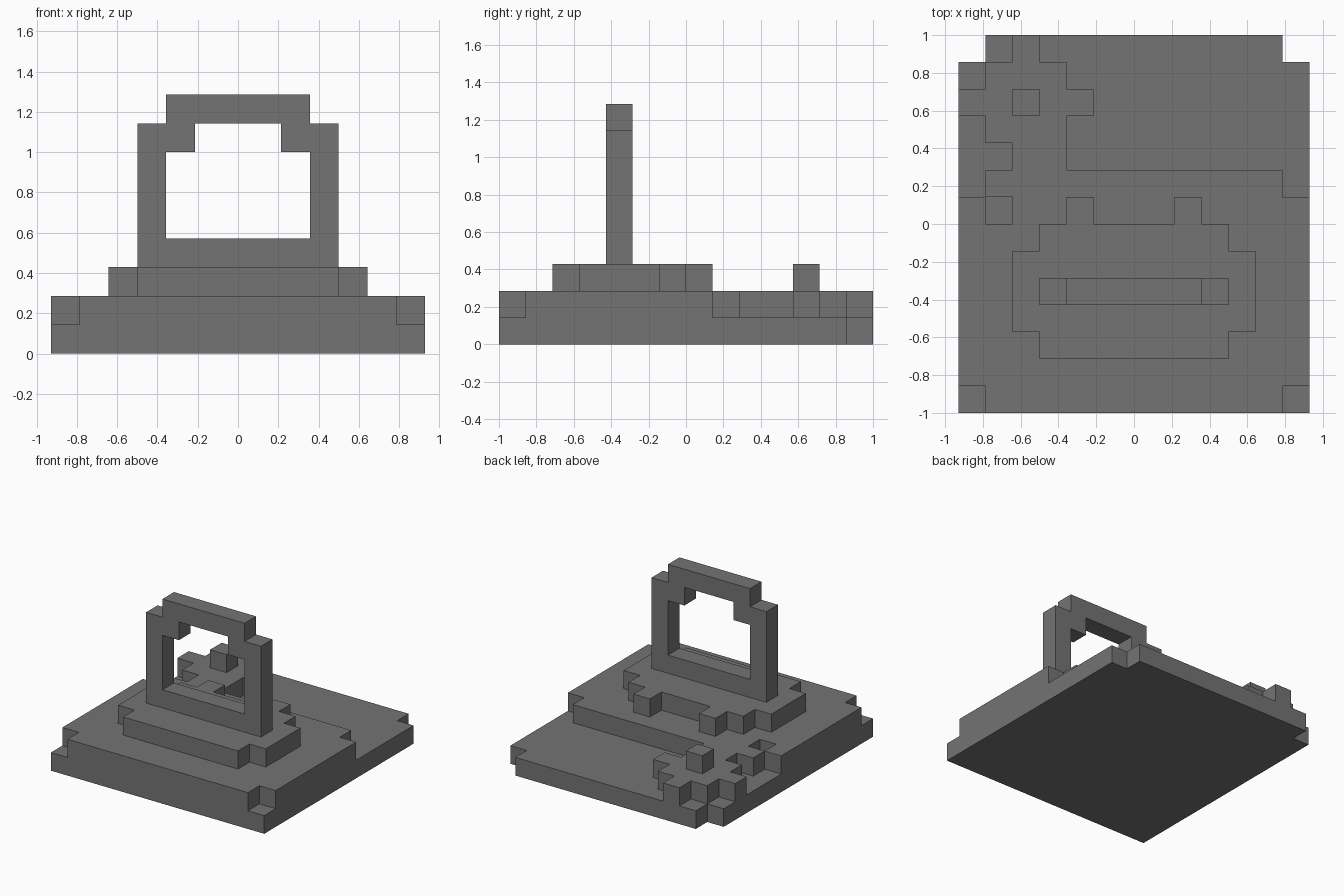
import bpy
import bmesh
from mathutils import Vector

cube = bpy.data.objects.get("Cube")
if cube:
    bpy.data.objects.remove(cube, do_unlink=True)

UNIT = 1 / 7                      # edge of one block
ORIGIN = Vector((-6.5, -7, 0))    # grid corner, in blocks

grey = bpy.data.materials.new("stone_grey")
grey.use_nodes = True
colour = (0.174, 0.174, 0.174, 1)
grey.diffuse_color = colour
grey.node_tree.nodes["Principled BSDF"].inputs["Base Color"].default_value = colour


def box(x0, x1, y0, y1, z):
    """Blocks of one layer, from x0 to x1 and y0 to y1 inclusive."""
    return {(x, y, z) for x in range(x0, x1 + 1) for y in range(y0, y1 + 1)}


def row(xs, y, z):
    return {(x, y, z) for x in xs}


parts = {}

# Ground slab with both back corners cut off
parts["ground_slab"] = box(0, 12, 0, 13, 0) - row((0, 12), 13, 0)

# Raised floor, with chipped front corners and holes
holes = row((0, 12), 0, 1) | row((1,), 7, 1)
parts["raised_floor"] = (box(0, 12, 0, 7, 1) | box(1, 11, 8, 8, 1)) - holes

# Ragged mound in the back corner, with a single block on top
mound = box(1, 3, 9, 12, 1) - row((1,), 9, 1)
parts["mound"] = mound | row((0, 4), 11, 1) | row((2,), 13, 1)
parts["mound_block"] = row((2,), 11, 2)

# Stepped plinth with two feet at the back
parts["plinth"] = box(3, 9, 2, 6, 2) | box(2, 10, 3, 5, 2)
parts["plinth_feet"] = row((4, 8), 7, 2)

# Upright arch: sill, posts, corner blocks and top beam
parts["arch_sill"] = row(range(3, 10), 4, 3)
parts["arch_posts"] = set().union(*(row((3, 9), 4, z) for z in range(4, 7)))
parts["arch_corners"] = row((3, 4, 8, 9), 4, 7)
parts["arch_beam"] = row(range(4, 9), 4, 8)

solid = set().union(*parts.values())


def build(name, cells):
    """Make the outer skin of a group of blocks, leaving out buried faces."""
    bm = bmesh.new()
    for cell in sorted(cells):
        centre = Vector(cell) + ORIGIN + Vector((0.5, 0.5, 0.5))
        for axis in range(3):
            for sign in (-1, 1):
                n = Vector((0, 0, 0))
                n[axis] = sign
                if tuple(int(c + d) for c, d in zip(cell, n)) in solid:
                    continue
                u = Vector((0, 0, 0))
                u[(axis + 1) % 3] = 1
                v = n.cross(u)
                corners = (-u - v, u - v, u + v, v - u)
                bm.faces.new([bm.verts.new((centre + (n + c) / 2) * UNIT)
                              for c in corners])
    bmesh.ops.remove_doubles(bm, verts=bm.verts, dist=UNIT / 100)
    bmesh.ops.dissolve_limit(bm, angle_limit=0.01, verts=bm.verts, edges=bm.edges)
    mesh = bpy.data.meshes.new(name)
    bm.to_mesh(mesh)
    bm.free()
    mesh.materials.append(grey)
    bpy.context.collection.objects.link(bpy.data.objects.new(name, mesh))


for part_name, part_cells in parts.items():
    build(part_name, part_cells)
